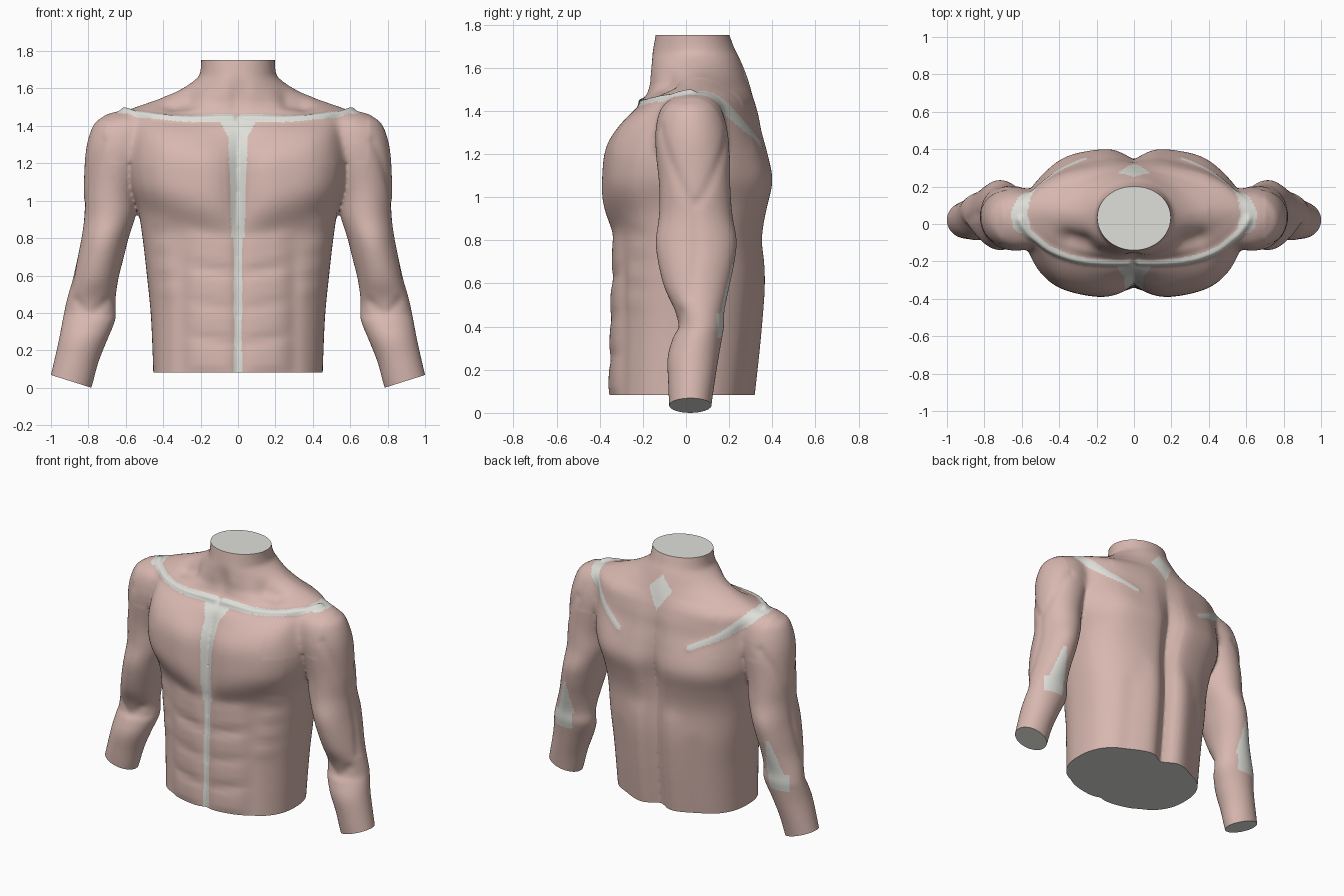
import bpy, bmesh, math
from mathutils import Vector
from mathutils.bvhtree import BVHTree
from mathutils.kdtree import KDTree

if "Cube" in bpy.data.objects:
    bpy.data.objects.remove(bpy.data.objects["Cube"])

def material(name, rgb):
    m = bpy.data.materials.new(name)
    m.diffuse_color = (*rgb, 1)
    m.use_nodes = True
    m.node_tree.nodes["Principled BSDF"].inputs["Base Color"].default_value = m.diffuse_color
    return m

SKIN = material("skin", (0.68, 0.475, 0.43))
BONE = material("bone_white", (0.74, 0.74, 0.70))

# Trunk sections: z, half width, front y, back y, widest y, roundness
TRUNK = [
    (-.02, .450, -.350, .300, -.03, 2.4), (.20, .457, -.345, .325, -.02, 2.4),
    (.40, .467, -.340, .345, -.01, 2.4), (.60, .487, -.335, .358, 0, 2.4),
    (.80, .510, -.325, .350, 0, 2.4), (.95, .535, -.315, .352, .01, 2.5),
    (1.08, .580, -.310, .360, .02, 2.6), (1.20, .595, -.300, .345, .02, 2.6),
    (1.30, .59, -.280, .330, .03, 2.5), (1.38, .58, -.255, .325, .04, 2.4),
    (1.44, .60, -.205, .315, .05, 2.2), (1.48, .60, -.185, .305, .06, 1.8),
    (1.52, .50, -.180, .295, .07, 1.5), (1.58, .335, -.178, .275, .06, 1.6),
    (1.65, .225, -.165, .245, .05, 1.9), (1.70, .20, -.152, .220, .04, 2.0),
    (1.80, .197, -.130, .185, .03, 2.0)]

# Arm sections: z, inner x, outer x, front y, back y
ARM = [
    (1.478, .52, .67, -.02, .10), (1.45, .47, .72, -.08, .135),
    (1.40, .44, .775, -.125, .17), (1.27, .46, .813, -.145, .20),
    (1.06, .53, .825, -.125, .205), (.92, .548, .825, -.125, .215),
    (.80, .585, .84, -.14, .235), (.70, .61, .86, -.13, .225),
    (.58, .64, .885, -.10, .20), (.47, .655, .915, -.05, .178),
    (.40, .653, .93, -.04, .176), (.35, .66, .94, -.06, .168),
    (.26, .697, .957, -.085, .152), (.14, .745, .984, -.083, .133),
    (.03, .775, 1.01, -.078, .118), (-.05, .80, 1.03, -.073, .113)]

def catmull(rows, steps):
    out = []
    for i in range(len(rows) - 1):
        p = [rows[max(0, min(len(rows) - 1, i + k))] for k in (-1, 0, 1, 2)]
        for s in range(steps):
            t = s / steps
            out.append([.5 * (2 * b + (c - a) * t + (2 * a - 5 * b + 4 * c - d) * t * t
                              + (3 * b - a - 3 * c + d) * t ** 3) for a, b, c, d in zip(*p)])
    return out + [list(rows[-1])]

def loft(bm, rings):
    loops = [[bm.verts.new(co) for co in ring] for ring in rings]
    n = len(loops[0])
    for a, b in zip(loops, loops[1:]):
        for i in range(n):
            bm.faces.new((a[i], a[(i + 1) % n], b[(i + 1) % n], b[i]))
    bm.faces.new(loops[0])
    bm.faces.new(loops[-1])

def bump(x, z, cx, cz, rx, rz, power=4):
    return math.exp(-(abs((x - cx) / rx) ** power + abs((z - cz) / rz) ** power))

def below(z, limit, soft=.05):
    return 1 / (1 + math.exp(max(-50, min(50, (z - limit) / soft * 2))))

def front_relief(x, z):
    # chest plates, stomach blocks, ribs, midline and throat hollows
    d = .088 * bump(x, z - .25 * (x - .22), .29, 1.12, .27, .24)
    for cz in (.71, .51, .33, .14):
        d += .016 * bump(x, z - .15 * x, .14, cz, .13, .085)
    for k in range(4):
        d += .007 * bump(x, z, .44 - .02 * k, .88 - .12 * k, .07, .045, 2)
    d -= .007 * math.exp(-((x - .30) / .035) ** 2) * below(z, .7)
    d -= .012 * math.exp(-(x / .03) ** 2) * below(z, 1.38)
    return d - .025 * bump(x, z, 0, 1.56, .05, .09, 2)

def back_relief(x, z):
    # shoulder blades, spine channel and the columns beside it
    d = .045 * math.exp(-((x - .25) / .22) ** 4 - ((z - 1.08) / .2) ** 2)
    d += .014 * math.exp(-((x - .13) / .07) ** 2) * below(z, .75)
    d += .012 * bump(x, z, .12, 1.3, .1, .14, 2)
    d -= .008 * math.exp(-((x - .28) / .05) ** 2) * below(z, .6)
    return d - .045 * math.exp(-(x / .055) ** 2) * below(z, 1.1, .15)

def trunk_ring(z, w, yf, yb, yc, n):
    ring = []
    for i in range(120):
        a = math.tau * i / 120
        c, s = math.cos(a), math.sin(a)
        x = w * math.copysign(abs(c) ** (2 / n), c)
        k = abs(s) ** (2 / n)
        if s < 0:
            y = yc + (yf - yc) * k - front_relief(abs(x), z) * min(1, 1.6 * k)
        else:
            y = yc + (yb - yc) * k + back_relief(abs(x), z) * min(1, 1.6 * k)
        ring.append((x, y, z))
    return ring

def arm_ring(z, xi, xo, yf, yb, side):
    return [(side * ((xi + xo) / 2 + (xo - xi) / 2 * math.cos(math.tau * i / 48)),
             (yf + yb) / 2 + (yb - yf) / 2 * math.sin(math.tau * i / 48), z)
            for i in range(48)]

# Trunk and both arms, fused into one soft skin
bm = bmesh.new()
loft(bm, [trunk_ring(*r) for r in catmull(TRUNK, 6)])
for side in (-1, 1):
    loft(bm, [arm_ring(*r, side) for r in catmull(ARM, 5)])
bmesh.ops.recalc_face_normals(bm, faces=bm.faces)
mesh = bpy.data.meshes.new("rough_body")
bm.to_mesh(mesh)
bm.free()
body = bpy.data.objects.new("torso", mesh)
bpy.context.collection.objects.link(body)
fuse = body.modifiers.new("fuse", 'REMESH')
fuse.mode = 'VOXEL'
fuse.voxel_size = .0095
soft = body.modifiers.new("soften", 'SMOOTH')
soft.factor = .5
soft.iterations = 6
bpy.context.view_layer.update()
fused = bpy.data.meshes.new_from_object(body.evaluated_get(bpy.context.evaluated_depsgraph_get()))
body.modifiers.clear()
body.data = fused
fused.materials.clear()
fused.materials.append(SKIN)
fused.materials.append(BONE)
bm = bmesh.new()
bm.from_mesh(fused)

# Blend the shoulders into chest and back
blend = [v for v in bm.verts if .40 < abs(v.co.x) < .70 and v.co.z > 1.2]
for _ in range(40):
    bmesh.ops.smooth_vert(bm, verts=blend, factor=.5, use_axis_x=True, use_axis_y=True, use_axis_z=True)
bm.normal_update()

def surface_path(points):
    # dense path snapped to the skin, searchable by distance
    bvh = BVHTree.FromBMesh(bm)
    dense = catmull(points, 16)
    kd = KDTree(len(dense))
    for i, p in enumerate(dense):
        kd.insert(bvh.find_nearest(Vector(p))[0], i)
    kd.balance()
    return kd, len(dense) - 1

def mirrored(co):
    return Vector((abs(co.x), co.y, co.z))

COLLAR = [(.03, -.21, 1.445), (.25, -.215, 1.455), (.42, -.17, 1.47),
          (.54, -.09, 1.485), (.61, .02, 1.50)]
BLADE = [(.61, -.01, 1.51), (.61, .08, 1.49), (.56, .17, 1.43),
         (.45, .27, 1.34), (.27, .37, 1.25)]
# Relief lines: path, height, width
RELIEF = [
    (COLLAR, .016, .022), (BLADE, .004, .025),
    ([(.74, -.14, 1.32), (.81, -.06, 1.12), (.83, .04, .98), (.82, .14, 1.1), (.7, .2, 1.28)], -.006, .03),
    ([(.83, .04, .95), (.85, .05, .75), (.89, .02, .55)], -.005, .03),
    ([(.70, -.04, .45), (.79, -.06, .40), (.87, -.04, .46)], -.006, .03),
    ([(.28, -.10, 1.54), (.34, -.09, 1.53)], -.026, .065)]
paths = [(surface_path(p)[0], h, w) for p, h, w in RELIEF]
shifts = []
for v in bm.verts:
    co = mirrored(v.co)
    shifts.append(v.normal * sum(h * math.exp(-(kd.find(co)[2] / w) ** 2) for kd, h, w in paths))
for v, s in zip(bm.verts, shifts):
    v.co += s
bm.normal_update()

# Bone patches
collar, _ = surface_path(COLLAR)
blade, blade_n = surface_path(BLADE)

def is_bone(co, nrm):
    p = mirrored(co)
    x, y, z = p
    if collar.find(p)[2] < .027:
        return True
    _, i, d = blade.find(p)
    if d < .052 - .036 * i / blade_n:
        return True
    if y < -.1 and z < 1.45:                      # breastbone and midline
        if z < .8:
            return x < .021
        return x < .035 + .03 * (z - .8) + .05 * max(0, (z - 1.34) / .1)
    if y > .15 and x < .1:                        # nape diamond
        return x / .085 + abs(z - 1.55) / (.09 if z > 1.55 else .13) < 1
    if x > .6 and y > .05 and nrm.y > .25 and .35 < z < .69:   # elbow
        if z < .46:
            return .745 < x < .885
        return abs(x - .79 + .1 * (z - .46)) < .055 * (.70 - z) / .24 + .008
    return False

for f in bm.faces:
    f.smooth = True
    f.material_index = int(is_bone(f.calc_center_median(), f.normal))

# Flat cuts at neck, waist and wrists
def cut(point, normal, region):
    point, normal = Vector(point), Vector(normal).normalized()
    faces = [f for f in bm.faces if region(f.calc_center_median())]
    geom = faces + list({e for f in faces for e in f.edges}) + list({v for f in faces for v in f.verts})
    bmesh.ops.bisect_plane(bm, geom=geom, dist=1e-5, plane_co=point, plane_no=normal)
    gone = [v for v in bm.verts if region(v.co) and (v.co - point).dot(normal) > 2e-5]
    bmesh.ops.delete(bm, geom=gone, context='VERTS')
    rim = [e for e in bm.edges if e.is_boundary]
    for f in bmesh.ops.holes_fill(bm, edges=rim, sides=0)["faces"]:
        f.material_index = 1
        f.smooth = False

cut((0, 0, 1.752), (0, 0, 1), lambda c: c.z > 1.6)
cut((0, 0, .082), (0, 0, -1), lambda c: abs(c.x) < .6 and c.z < .3)
for side in (-1, 1):
    cut((side * .79, 0, .002), (side * .3, 0, -.95), lambda c: c.x * side > .6 and c.z < .3)
bmesh.ops.recalc_face_normals(bm, faces=bm.faces)
bm.to_mesh(fused)
bm.free()

bpy.context.view_layer.objects.active = body
body.select_set(True)
bpy.ops.object.shade_smooth_by_angle(angle=math.radians(50))
